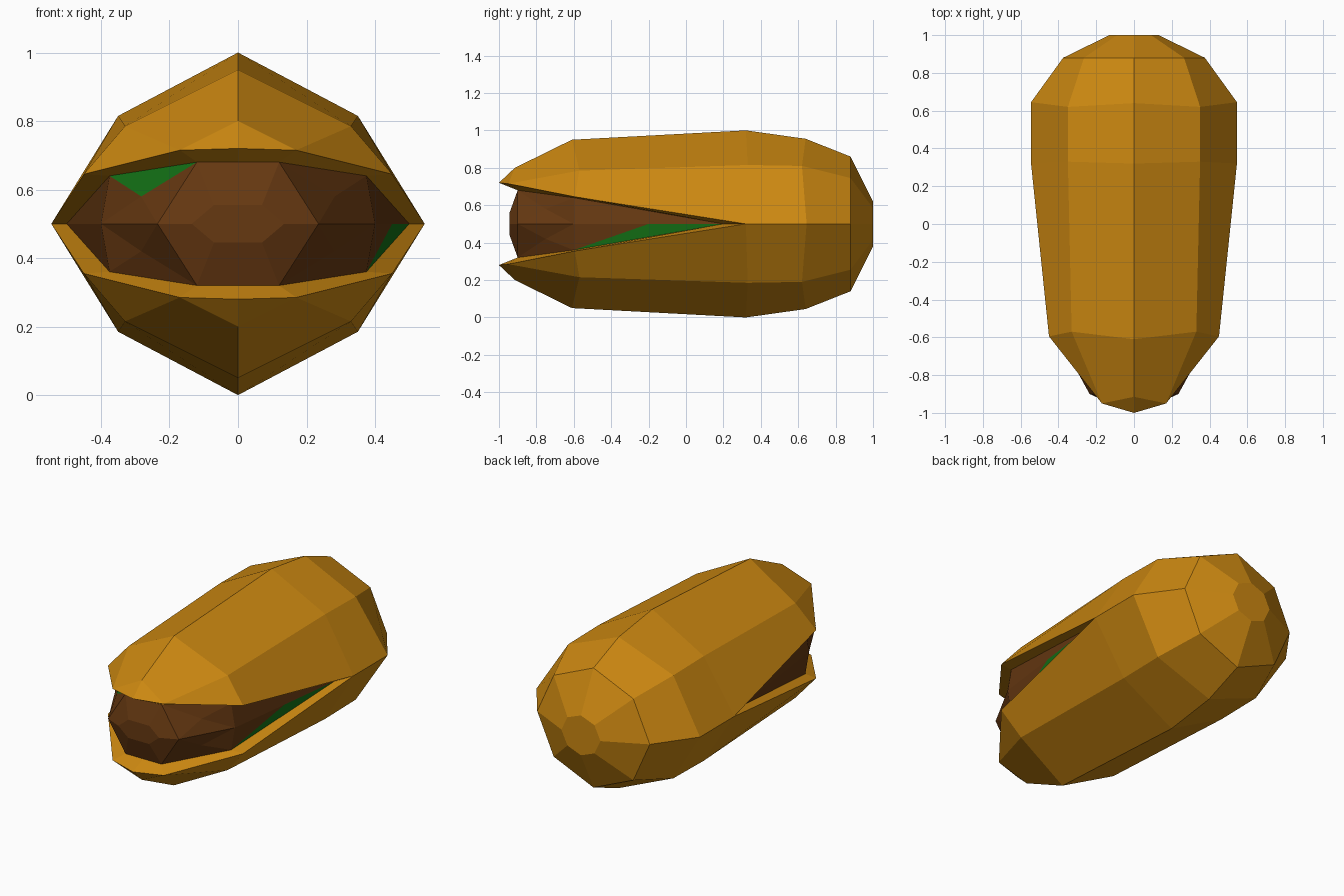
import bpy, bmesh
from mathutils import Vector

if "Cube" in bpy.data.objects:
    bpy.data.objects.remove(bpy.data.objects["Cube"])


def material(name, rgb):
    m = bpy.data.materials.new(name)
    m.diffuse_color = (*rgb, 1)
    m.use_nodes = True
    m.node_tree.nodes["Principled BSDF"].inputs["Base Color"].default_value = m.diffuse_color
    return m


def build(name, quarter_faces, mats):
    """Mirror faces of one quarter (x > 0, z > 0) into all four, weld and centre at z = 0.5.
    Each face is (points, set of mirrored quarters in which it is the second colour)."""
    bm = bmesh.new()
    for sx in (1, -1):
        for sz in (1, -1):
            for pts, marked in quarter_faces:
                f = bm.faces.new([bm.verts.new((x * sx, y, z * sz + 0.5)) for x, y, z in pts])
                f.material_index = int((sx, sz) in marked)
    bmesh.ops.remove_doubles(bm, verts=bm.verts, dist=0.0005)
    bmesh.ops.recalc_face_normals(bm, faces=bm.faces)
    me = bpy.data.meshes.new(name)
    bm.to_mesh(me)
    bm.free()
    for m in mats:
        me.materials.append(m)
    ob = bpy.data.objects.new(name, me)
    bpy.context.collection.objects.link(ob)
    return ob


shell_mat = material("golden shell", (0.604, 0.246, 0.0056))
brown = material("brown kernel skin", (0.133, 0.040, 0.0056))
green = material("green kernel flesh", (0.007, 0.17, 0.008))

# Shell: quarter rings from back to front, each ridge, shoulder, side (z from the seam)
rings = [
    [(0, 1.0, 0.12), (0.09, 1.0, 0.085), (0.13, 1.0, 0)],
    [(0, 0.88, 0.36), (0.265, 0.88, 0.245), (0.375, 0.88, 0)],
    [(0, 0.64, 0.455), (0.35, 0.62, 0.31), (0.545, 0.645, 0)],
    [(0, 0.32, 0.50), (0.35, 0.33, 0.315), (0.545, 0.32, 0)],
    [(0, -0.61, 0.45), (0.33, -0.57, 0.285), (0.45, -0.595, 0.145)],
]
ridge, corner, tip = (0, -0.915, 0.30), (0.17, -0.95, 0.215), (0, -1.0, 0.22)
shell = [([(0, 1, 0)] + rings[0], ())]
for a, b in zip(rings, rings[1:]):
    for i in (0, 1):
        shell.append(([a[i], a[i + 1], b[i + 1], b[i]], ()))
last = rings[-1]
shell += [([last[0], last[1], corner, ridge], ()),
          ([last[1], last[2], corner], ()),
          ([ridge, corner, tip], ())]

# Rim of the opening, running in to the kernel
outer = [tip, corner, last[2], rings[3][2]]
inner = [(0, -0.9, 0.18), (0.12, -0.9, 0.18), (0.375, -0.6, 0.14), (0.5, 0.2, 0)]
for i in range(3):
    shell.append(([outer[i], outer[i + 1], inner[i + 1], inner[i]], ()))
build("split_shell", shell, [shell_mat])

# Kernel: faceted nose, cheeks and tapering sides inside the opening
mid, top, cheek, end = inner
nose_side, nose_top, nose_mid = (0.135, -0.945, 0), (0.07, -0.945, 0.055), (0, -0.945, 0.055)
front_side, cheek_side = (0.235, -0.9, 0), (0.40, -0.6, 0)
centre = tuple(sum((Vector(p) for p in (front_side, top, cheek, cheek_side)), Vector()) / 4)
half = tuple((Vector(cheek_side) + Vector(end)) / 2)
kernel = [
    ([(0, -0.945, 0), nose_side, nose_top, nose_mid], ()),
    ([nose_mid, nose_top, top, mid], ()),
    ([nose_side, front_side, top, nose_top], ()),
    ([front_side, centre, top], ()),
    ([front_side, cheek_side, centre], ()),
    ([cheek_side, cheek, centre], ()),
    ([top, centre, cheek], {(-1, 1)}),       # bare green patch, upper left
    ([cheek_side, half, cheek], ()),
    ([half, end, cheek], {(1, -1)}),         # bare green patch, lower right
    ([mid, top, cheek, (0, -0.6, 0.14)], ()),
    ([(0, -0.6, 0.14), cheek, end, (0, 0.2, 0)], ()),
]
build("kernel", kernel, [brown, green])
